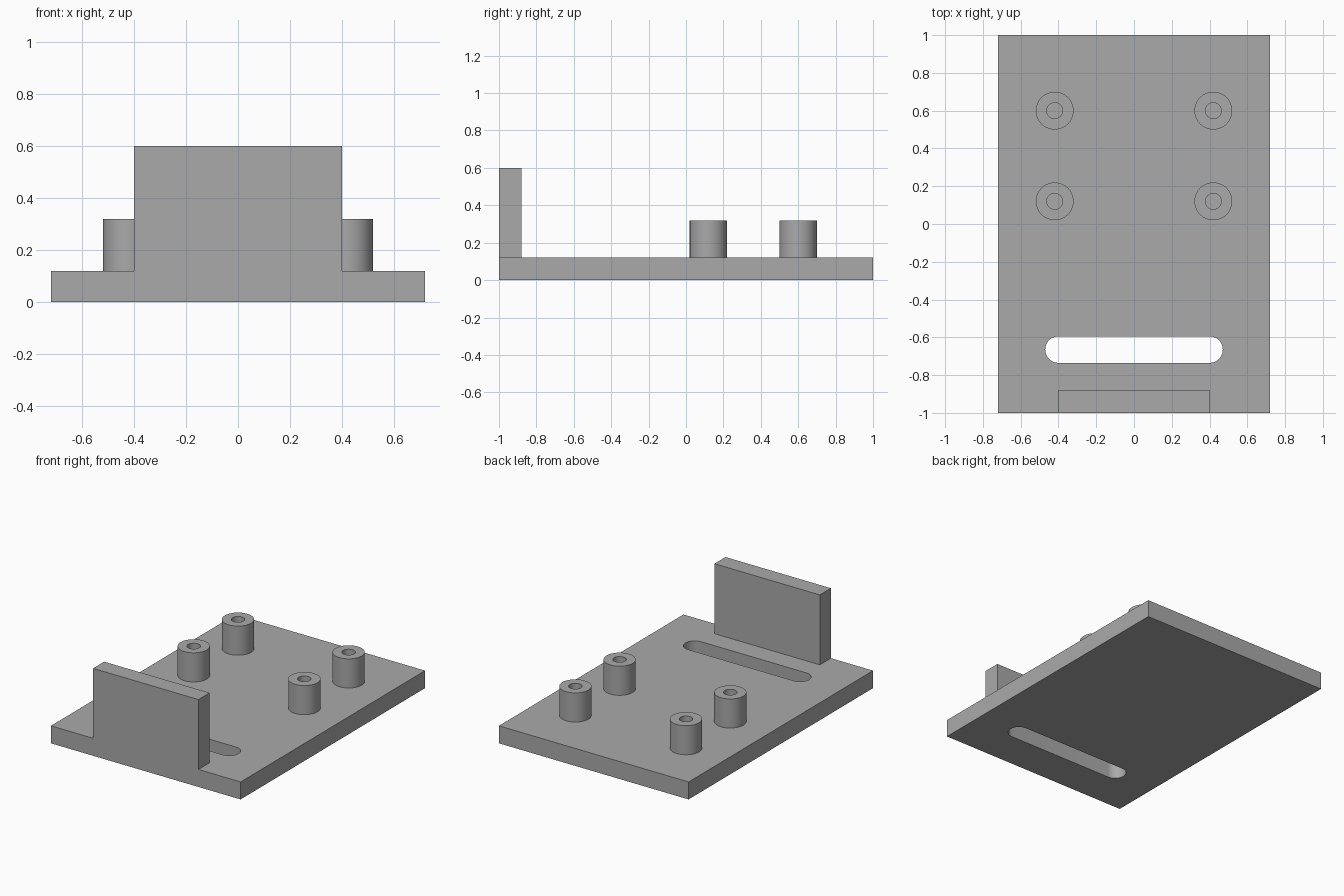
import bpy
import bmesh
from math import pi, cos, sin

cube = bpy.data.objects.get("Cube")
if cube:
    bpy.data.objects.remove(cube, do_unlink=True)

grey = bpy.data.materials.new("plain grey")
grey.use_nodes = True
colour = (0.40, 0.40, 0.40, 1)
grey.diffuse_color = colour
grey.node_tree.nodes["Principled BSDF"].inputs["Base Color"].default_value = colour


def rectangle(x0, x1, y0, y1):
    return [(x0, y0), (x1, y0), (x1, y1), (x0, y1)]


def rounded_slot(cx, cy, half, radius, steps=24):
    """Outline of a slot; half = 0 gives a circle."""
    points = []
    for side in (1, -1):
        for i in range(steps + (1 if half else 0)):
            a = -side * pi / 2 + pi * i / steps if side > 0 else pi / 2 + pi * i / steps
            points.append((cx + side * half + radius * cos(a), cy + radius * sin(a)))
    return points


def extruded(name, outlines, bottom, top):
    """Solid from an outer outline and optional hole outlines."""
    bm = bmesh.new()
    for outline in outlines:
        verts = [bm.verts.new((x, y, bottom)) for x, y in outline]
        for a, b in zip(verts, verts[1:] + verts[:1]):
            bm.edges.new((a, b))
    bmesh.ops.triangle_fill(bm, edges=bm.edges[:], use_beauty=True)
    result = bmesh.ops.extrude_face_region(bm, geom=bm.faces[:], use_keep_orig=True)
    raised = [g for g in result["geom"] if isinstance(g, bmesh.types.BMVert)]
    bmesh.ops.translate(bm, verts=raised, vec=(0, 0, top - bottom))
    bmesh.ops.recalc_face_normals(bm, faces=bm.faces[:])
    mesh = bpy.data.meshes.new(name)
    bm.to_mesh(mesh)
    bm.free()
    mesh.materials.append(grey)
    obj = bpy.data.objects.new(name, mesh)
    bpy.context.collection.objects.link(obj)
    bpy.ops.object.select_all(action="DESELECT")
    obj.select_set(True)
    bpy.context.view_layer.objects.active = obj
    bpy.ops.object.shade_smooth_by_angle(angle=pi / 6)
    return obj


THICK = 0.12

# Base plate with a long slot behind the wall
extruded("base_plate",
         [rectangle(-0.72, 0.72, -1, 1), rounded_slot(0, -0.665, 0.40, 0.07)],
         0, THICK)

# Upright wall on the front edge
extruded("front_wall", [rectangle(-0.40, 0.40, -1, -1 + THICK)], THICK, 0.60)

# Four hollow standoffs
for side, x in (("left", 0.42), ("right", -0.42)):
    for row, y in (("front", 0.12), ("back", 0.60)):
        extruded(f"{row}_{side}_standoff",
                 [rounded_slot(x, y, 0, 0.10), rounded_slot(x, y, 0, 0.042)],
                 THICK, 0.32)
